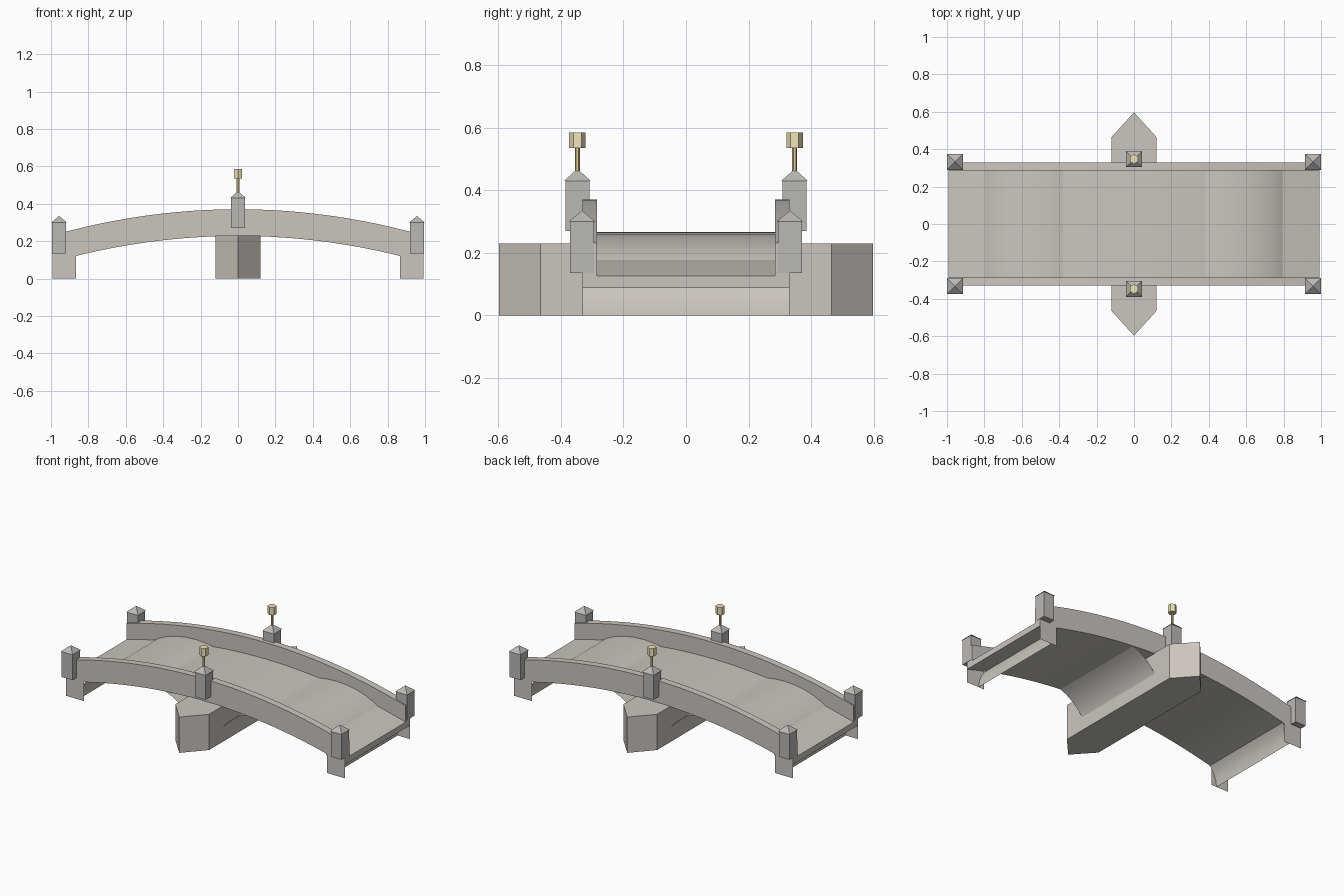
import bpy, bmesh, math

if "Cube" in bpy.data.objects:
    bpy.data.objects.remove(bpy.data.objects["Cube"])

def material(name, rgb):
    m = bpy.data.materials.new(name)
    m.diffuse_color = (*rgb, 1)
    m.use_nodes = True
    m.node_tree.nodes["Principled BSDF"].inputs["Base Color"].default_value = m.diffuse_color
    return m

STONE = material("stone", (0.60, 0.56, 0.51))
POST = material("post_stone", (0.50, 0.48, 0.46))
BRASS = material("brass", (0.72, 0.58, 0.30))
GLASS = material("lamp_glass", (0.88, 0.78, 0.50))

END, W_OUT, W_IN, N = 0.993, 0.33, 0.285, 24

def make(name, bm, mat, smooth=False):
    me = bpy.data.meshes.new(name)
    bm.to_mesh(me)
    bm.free()
    ob = bpy.data.objects.new(name, me)
    bpy.context.collection.objects.link(ob)
    me.materials.append(mat)
    if smooth:
        bpy.context.view_layer.objects.active = ob
        ob.select_set(True)
        bpy.ops.object.shade_smooth_by_angle(angle=math.radians(35))
        ob.select_set(False)
    return ob

def extrude(name, pts, vec, mat, smooth=False):
    """Solid from a closed outline of 3D points."""
    bm = bmesh.new()
    f = bm.faces.new([bm.verts.new(p) for p in pts])
    r = bmesh.ops.extrude_face_region(bm, geom=[f])
    bmesh.ops.translate(bm, vec=vec, verts=[v for v in r["geom"] if isinstance(v, bmesh.types.BMVert)])
    bmesh.ops.recalc_face_normals(bm, faces=bm.faces)
    return make(name, bm, mat, smooth)

def arched_band(name, bottom, top, y0, y1):
    """Band between two parallel humpback curves, spanning y0 to y1."""
    xs = [END * (2 * i / N - 1) for i in range(N + 1)]
    z = lambda x: 0.14 * (1 - (x / END) ** 2)
    bm = bmesh.new()
    rings = [[bm.verts.new((x, y, z(x) + h)) for y, h in
              ((y0, bottom), (y1, bottom), (y1, top), (y0, top))] for x in xs]
    for a, b in zip(rings, rings[1:]):
        for k in range(4):
            j = (k + 1) % 4
            bm.faces.new((a[k], a[j], b[j], b[k]))
    bm.faces.new(rings[0])
    bm.faces.new(rings[-1])
    bmesh.ops.recalc_face_normals(bm, faces=bm.faces)
    make(name, bm, STONE, True)

def prism(name, x, y, z0, z1, r, sides, turn, mat):
    pts = [(x + r * math.cos(turn + math.tau * i / sides),
            y + r * math.sin(turn + math.tau * i / sides), z0) for i in range(sides)]
    extrude(name, pts, (0, 0, z1 - z0), mat)

def post(name, x, y, z0, z1, peak):
    q = math.pi / 4
    prism(name, x, y, z0, z1, 0.038 / math.cos(q), 4, q, POST)
    # pyramid cap
    bm = bmesh.new()
    h = 0.042
    base = [bm.verts.new((x + a * h, y + b * h, z1)) for a, b in ((-1, -1), (1, -1), (1, 1), (-1, 1))]
    tip = bm.verts.new((x, y, peak))
    bm.faces.new(base[::-1])
    for i in range(4):
        bm.faces.new((base[i], base[(i + 1) % 4], tip))
    make(name + "_cap", bm, POST)

# roadway
arched_band("deck", 0.088, 0.126, -W_OUT, W_OUT)

# central pier with pointed cutwaters
extrude("pier", [(0, -0.597, 0), (0.12, -0.465, 0), (0.12, 0.465, 0),
                 (0, 0.597, 0), (-0.12, 0.465, 0), (-0.12, -0.465, 0)], (0, 0, 0.23), STONE)

for s, side in ((-1, "front"), (1, "back")):
    # side wall
    arched_band(side + "_parapet", 0.09, 0.231, *sorted((s * W_IN, s * W_OUT)))
    # lamp post in the middle
    y = s * 0.347
    post(side + "_lamp_post", 0, y, 0.27, 0.43, 0.468)
    prism(side + "_lamp_pole", 0, y, 0.45, 0.54, 0.008, 6, math.pi / 2, BRASS)
    prism(side + "_lamp", 0, y, 0.535, 0.585, 0.026, 6, math.pi / 2, GLASS)
    for t, end in ((-1, "left"), (1, "right")):
        post(f"{side}_{end}_post", t * 0.957, s * 0.332, 0.135, 0.30, 0.335)
        # thin abutment face under the wall end
        bm = bmesh.new()
        bm.faces.new([bm.verts.new((t * x, s * W_OUT, z)) for x, z in
                      ((0.865, 0), (END, 0), (END, 0.10), (0.865, 0.13))])
        make(f"{side}_{end}_abutment", bm, STONE)

# thin barrel vaults from pier to abutments, crests rising through the deck
for t, end in ((-1, "left"), (1, "right")):
    bm = bmesh.new()
    rows = []
    for i in range(19):
        a = math.pi * i / 18
        x, z = t * (0.5 + 0.405 * math.cos(a)), 0.258 * math.sin(a)
        rows.append([bm.verts.new((x, y, z)) for y in (-W_OUT, W_OUT)])
    for a, b in zip(rows, rows[1:]):
        f = bm.faces.new((a[0], a[1], b[1], b[0]))
        f.normal_update()
        if f.normal.z < 0:
            f.normal_flip()
    make(end + "_vault", bm, STONE, True)
